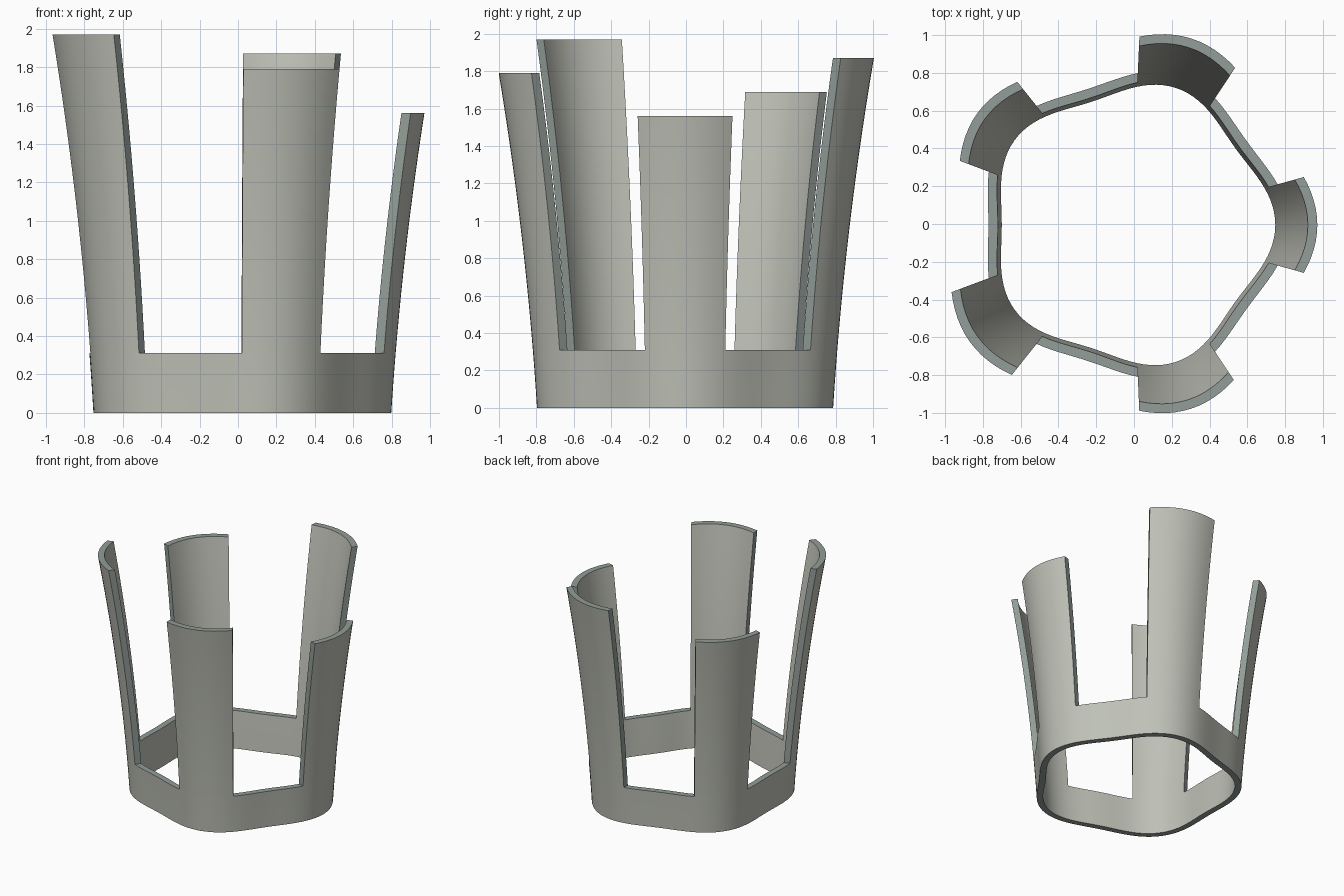
import bpy, bmesh
from math import sin, cos, radians

cube = bpy.data.objects.get("Cube")
if cube:
    bpy.data.objects.remove(cube)

LOBES, HALF = 5, 15.5           # posts, and half the angle each one spans
RING_TOP, WALL = 0.31, 0.05
HEIGHTS = [1.56, 1.87, 1.69, 1.97, 1.79]
CX, CY = -0.015, -0.005


def material(name, rgb):
    m = bpy.data.materials.new(name)
    m.use_nodes = True
    m.diffuse_color = (*rgb, 1)
    m.node_tree.nodes["Principled BSDF"].inputs["Base Color"].default_value = (*rgb, 1)
    return m


MATS = [material("pale grey wall", (0.52, 0.535, 0.475)),
        material("grey green cut edge", (0.29, 0.34, 0.315))]


def point(deg, z, depth):
    """Point on the flared, lobed wall, moved inward by depth."""
    a = radians(deg)
    r = (0.774 + 0.039 * cos(LOBES * a)) * (1 + 0.08 * z + 0.036 * z * z) - depth
    return (CX + r * cos(a), CY + r * sin(a), z)


def spread(a, b, n):
    return [a + (b - a) * i / n for i in range(n + 1)]


def shell(name, angles, levels, closed, has_rim):
    """Double wall over angles and levels, with rim faces where has_rim says so."""
    bm = bmesh.new()
    outer, inner = [[[bm.verts.new(point(a, z, d)) for a in angles] for z in levels]
                    for d in (0, WALL)]
    n, top = len(angles), len(levels) - 1
    cols = range(n if closed else n - 1)
    for k in range(top):
        for i in cols:
            j = (i + 1) % n
            bm.faces.new((outer[k][i], outer[k][j], outer[k + 1][j], outer[k + 1][i]))
            bm.faces.new((inner[k][j], inner[k][i], inner[k + 1][i], inner[k + 1][j]))
        if not closed:
            for i, flip in ((0, False), (n - 1, True)):
                quad = [outer[k][i], outer[k + 1][i], inner[k + 1][i], inner[k][i]]
                f = bm.faces.new(quad[::-1] if flip else quad)
                f.material_index = 1
    for k in (0, top):
        for i in cols:
            j = (i + 1) % n
            if has_rim(k, angles[i]):
                quad = [outer[k][i], outer[k][j], inner[k][j], inner[k][i]]
                f = bm.faces.new(quad if k else quad[::-1])
                f.material_index = 1
    mesh = bpy.data.meshes.new(name)
    bm.to_mesh(mesh)
    bm.free()
    for m in MATS:
        mesh.materials.append(m)
    ob = bpy.data.objects.new(name, mesh)
    bpy.context.collection.objects.link(ob)
    bpy.ops.object.select_all(action="DESELECT")
    ob.select_set(True)
    bpy.context.view_layer.objects.active = ob
    bpy.ops.object.shade_smooth_by_angle(angle=radians(30))


# Base ring, open on top only where a post grows out of it
step = 360 / LOBES
ring_angles = []
for p in range(LOBES):
    mid = p * step
    ring_angles += spread(mid - HALF, mid + HALF, 12)[:-1]
    ring_angles += spread(mid + HALF, mid + step - HALF, 14)[:-1]


def ring_rim(k, deg):
    local = (deg + HALF + 0.01) % step
    return k == 0 or local > 2 * HALF


shell("base_ring", ring_angles, spread(0, RING_TOP, 3), True, ring_rim)

# Upright posts of different heights
for p, height in enumerate(HEIGHTS):
    mid = p * step
    shell(f"post_{p + 1}", spread(mid - HALF, mid + HALF, 12),
          spread(RING_TOP, height, 12), False, lambda k, deg: k > 0)
